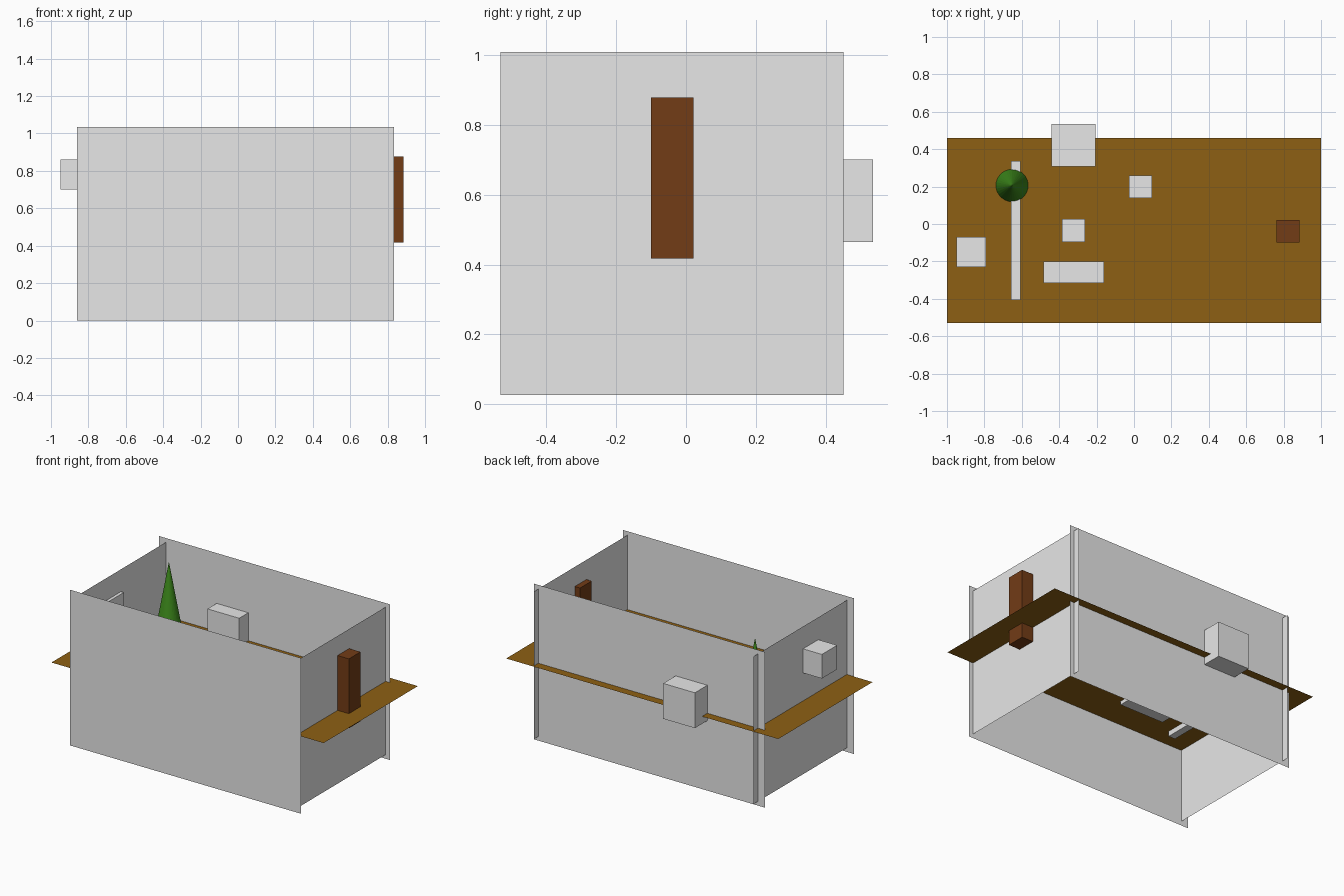
import bpy

if "Cube" in bpy.data.objects:
    bpy.data.objects.remove(bpy.data.objects["Cube"])


def material(name, rgb):
    m = bpy.data.materials.new(name)
    m.diffuse_color = (*rgb, 1.0)
    m.use_nodes = True
    m.node_tree.nodes["Principled BSDF"].inputs["Base Color"].default_value = m.diffuse_color
    return m


GREY = material("light_grey", (0.8, 0.8, 0.8))
FLOOR = material("floor_brown", (0.27, 0.117, 0.007))
WOOD = material("dark_wood", (0.17, 0.045, 0.008))
GREEN = material("leaf_green", (0.05, 0.27, 0.012))


def add_mesh(name, verts, faces, mat):
    me = bpy.data.meshes.new(name)
    me.from_pydata(verts, [], faces)
    me.materials.append(mat)
    ob = bpy.data.objects.new(name, me)
    bpy.context.collection.objects.link(ob)
    return ob


def box(name, x, y, z, mat=GREY):
    """Axis-aligned box from (min, max) ranges."""
    verts = [(a, b, c) for a in x for b in y for c in z]
    faces = [(0, 1, 3, 2), (4, 6, 7, 5), (0, 4, 5, 1),
             (2, 3, 7, 6), (0, 2, 6, 4), (1, 5, 7, 3)]
    return add_mesh(name, verts, faces, mat)


def sheet(name, corners, mat=GREY):
    """Single flat panel without thickness."""
    return add_mesh(name, corners, [(0, 1, 2, 3)], mat)


# Floor panel, halfway up the walls
sheet("floor", [(-1, -0.53, 0.514), (1, -0.53, 0.514),
                (1, 0.46, 0.514), (-1, 0.46, 0.514)], FLOOR)

# Front and back walls
for name, y in (("front_wall", -0.53), ("back_wall", 0.404)):
    sheet(name, [(-0.862, y, 0), (0.835, y, 0), (0.835, y, 1.034), (-0.862, y, 1.034)])

# Side walls
for name, x in (("left_wall", -0.811), ("right_wall", 0.802)):
    sheet(name, [(x, -0.53, 0.027), (x, 0.45, 0.027), (x, 0.45, 1.008), (x, -0.53, 1.008)])

# Door and wall-mounted boxes
box("door", (0.763, 0.885), (-0.1, 0.022), (0.417, 0.878), WOOD)
box("fireplace", (-0.44, -0.207), (0.308, 0.535), (0.465, 0.70))
box("wall_cabinet", (-0.95, -0.79), (-0.23, -0.07), (0.70, 0.86))

# Low furniture set into the floor
box("sofa", (-0.485, -0.16), (-0.315, -0.2), (0.49, 0.615))
box("coffee_table", (-0.385, -0.263), (-0.097, 0.027), (0.46, 0.58))
box("stool", (-0.027, 0.097), (0.14, 0.258), (0.45, 0.565))
box("low_rail", (-0.657, -0.608), (-0.405, 0.337), (0.48, 0.525))

# Cone tree
bpy.ops.mesh.primitive_cone_add(vertices=32, radius1=0.087, radius2=0, depth=0.485,
                                location=(-0.652, 0.206, 0.7525))
tree = bpy.context.object
tree.name = "tree"
tree.data.materials.append(GREEN)
